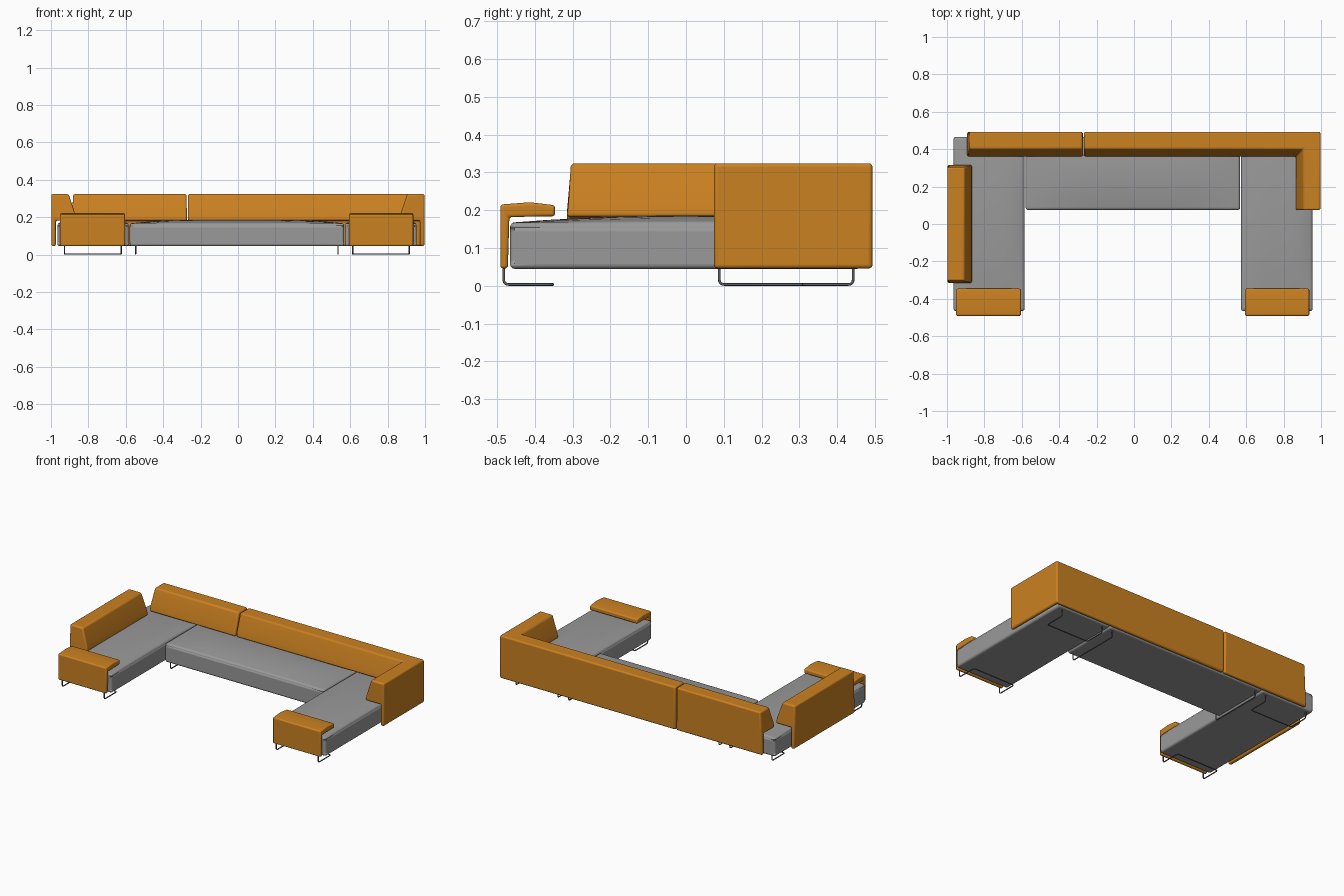
import bpy, bmesh
from mathutils import Vector

if "Cube" in bpy.data.objects:
    bpy.data.objects.remove(bpy.data.objects["Cube"])


def material(name, rgb):
    m = bpy.data.materials.new(name)
    m.use_nodes = True
    m.diffuse_color = (*rgb, 1)
    m.node_tree.nodes["Principled BSDF"].inputs["Base Color"].default_value = (*rgb, 1)
    return m


ORANGE = material("orange fabric", (0.6, 0.22, 0.015))
GREY = material("grey fabric", (0.32, 0.32, 0.32))
STEEL = material("dark steel", (0.12, 0.12, 0.12))


def finish(bm, name, mat, radius):
    """Turn a bmesh into an object with soft rounded edges."""
    bmesh.ops.recalc_face_normals(bm, faces=bm.faces)
    mesh = bpy.data.meshes.new(name)
    bm.to_mesh(mesh)
    bm.free()
    mesh.materials.append(mat)
    ob = bpy.data.objects.new(name, mesh)
    bpy.context.collection.objects.link(ob)
    bev = ob.modifiers.new("soft edges", "BEVEL")
    bev.width, bev.segments = radius, 4
    bev.limit_method, bev.angle_limit = "ANGLE", 0.6
    bpy.ops.object.select_all(action="DESELECT")
    bpy.context.view_layer.objects.active = ob
    ob.select_set(True)
    bpy.ops.object.shade_smooth_by_angle(angle=0.6)
    return ob


def seat(name, x0, x1, y0, y1):
    """Upholstered block with a gently crowned top."""
    low, edge, crown = 0.045, 0.167, 0.019
    bm = bmesh.new()
    bmesh.ops.create_cube(bm, size=2)
    bmesh.ops.subdivide_edges(bm, edges=bm.edges, cuts=9, use_grid_fill=True)
    for v in bm.verts:
        u, w, t = v.co
        z = low + (edge - low) * (t + 1) / 2
        if t > 0.99:
            z += crown * (1 - u ** 4) * (1 - w * w)
        v.co = ((x0 + x1) / 2 + u * (x1 - x0) / 2,
                (y0 + y1) / 2 + w * (y1 - y0) / 2, z)
    return finish(bm, name, GREY, 0.014)


def sweep(name, profile, path, taper=(0, 0), radius=0.01):
    """Sweep (inward depth, height) profile along a mitred plan path;
    the inside lies to the right of the path direction."""
    pts = [Vector(p) for p in path]
    dirs = [(b - a).normalized() for a, b in zip(pts, pts[1:])]
    top = max(z for _, z in profile)
    bm = bmesh.new()
    rings = []
    for i, p in enumerate(pts):
        before, after = dirs[max(i - 1, 0)], dirs[min(i, len(dirs) - 1)]
        n0, n1 = Vector((before.y, -before.x)), Vector((after.y, -after.x))
        inward = (n0 + n1) / (1 + n0.dot(n1))
        ring = []
        for d, z in profile:
            q = p + inward * d
            if z == top and i == 0:
                q += after * taper[0]
            if z == top and i == len(pts) - 1:
                q -= before * taper[1]
            ring.append(bm.verts.new((q.x, q.y, z)))
        rings.append(ring)
    n = len(profile)
    for a, b in zip(rings, rings[1:]):
        for k in range(n):
            bm.faces.new((a[k], a[(k + 1) % n], b[(k + 1) % n], b[k]))
    bm.faces.new(rings[0])
    bm.faces.new(rings[-1])
    return finish(bm, name, ORANGE, radius)


def tube(name, points, bend=0.014):
    """Thin steel rod with rounded bends."""
    pts = [Vector(p) for p in points]
    out = [pts[0]]
    for a, b, c in zip(pts, pts[1:], pts[2:]):
        s, e = b + (a - b).normalized() * bend, b + (c - b).normalized() * bend
        for k in range(6):
            t = k / 5
            out.append(s * (1 - t) ** 2 + b * 2 * t * (1 - t) + e * t * t)
    out.append(pts[-1])
    cu = bpy.data.curves.new(name, "CURVE")
    cu.dimensions = "3D"
    cu.bevel_depth, cu.bevel_resolution = 0.0035, 2
    cu.use_fill_caps = True
    sp = cu.splines.new("POLY")
    sp.points.add(len(out) - 1)
    for sp_point, co in zip(sp.points, out):
        sp_point.co = (*co, 1)
    cu.materials.append(STEEL)
    ob = bpy.data.objects.new(name, cu)
    bpy.context.collection.objects.link(ob)


# Seats
seat("right_seat", -0.965, -0.585, -0.465, 0.465)
seat("left_seat", 0.572, 0.955, -0.465, 0.465)
seat("center_seat", -0.579, 0.567, 0.075, 0.465)

# Backrests: thin outer panel carrying a wedge cushion
back = [(0, 0.046), (0.024, 0.046), (0.024, 0.182), (0.133, 0.182),
        (0.128, 0.215), (0.092, 0.324), (0, 0.324)]
sweep("corner_backrest", back, [(-0.267, 0.493), (0.997, 0.493), (0.997, 0.074)])
sweep("rear_backrest", back, [(-0.892, 0.493), (-0.273, 0.493)], (0.012, 0.003))
sweep("side_backrest", back, [(-0.998, -0.315), (-0.998, 0.315)], (0.011, 0.011))

# Front armrests: upright panel with a padded shelf on top
arm = [(0.002, 0.046), (0.022, 0.046), (0.026, 0.182), (0.147, 0.184),
       (0.147, 0.213), (0.08, 0.221), (0.002, 0.215)]
for name, x0, x1 in (("right_armrest", -0.952, -0.605), ("left_armrest", 0.593, 0.937)):
    sweep(name, arm, [(x1, -0.493), (x0, -0.493)], radius=0.008)

# Sled legs under both ends of the side seats
top, floor = 0.05, 0.0036
for side, x0, x1 in (("right", -0.928, -0.625), ("left", 0.613, 0.915)):
    for end, outer, inner in (("front", -0.482, -0.352), ("rear", 0.442, 0.31)):
        tube(f"{side}_{end}_leg", [(x0, outer, top), (x0, outer, floor), (x0, inner, floor),
                                   (x1, inner, floor), (x1, outer, floor), (x1, outer, top)])

# Sled legs under the center seat
for side, x in (("right", -0.547), ("left", 0.535)):
    tube(f"center_{side}_leg", [(x, 0.088, top), (x, 0.088, floor),
                                (x, 0.442, floor), (x, 0.442, top)])
